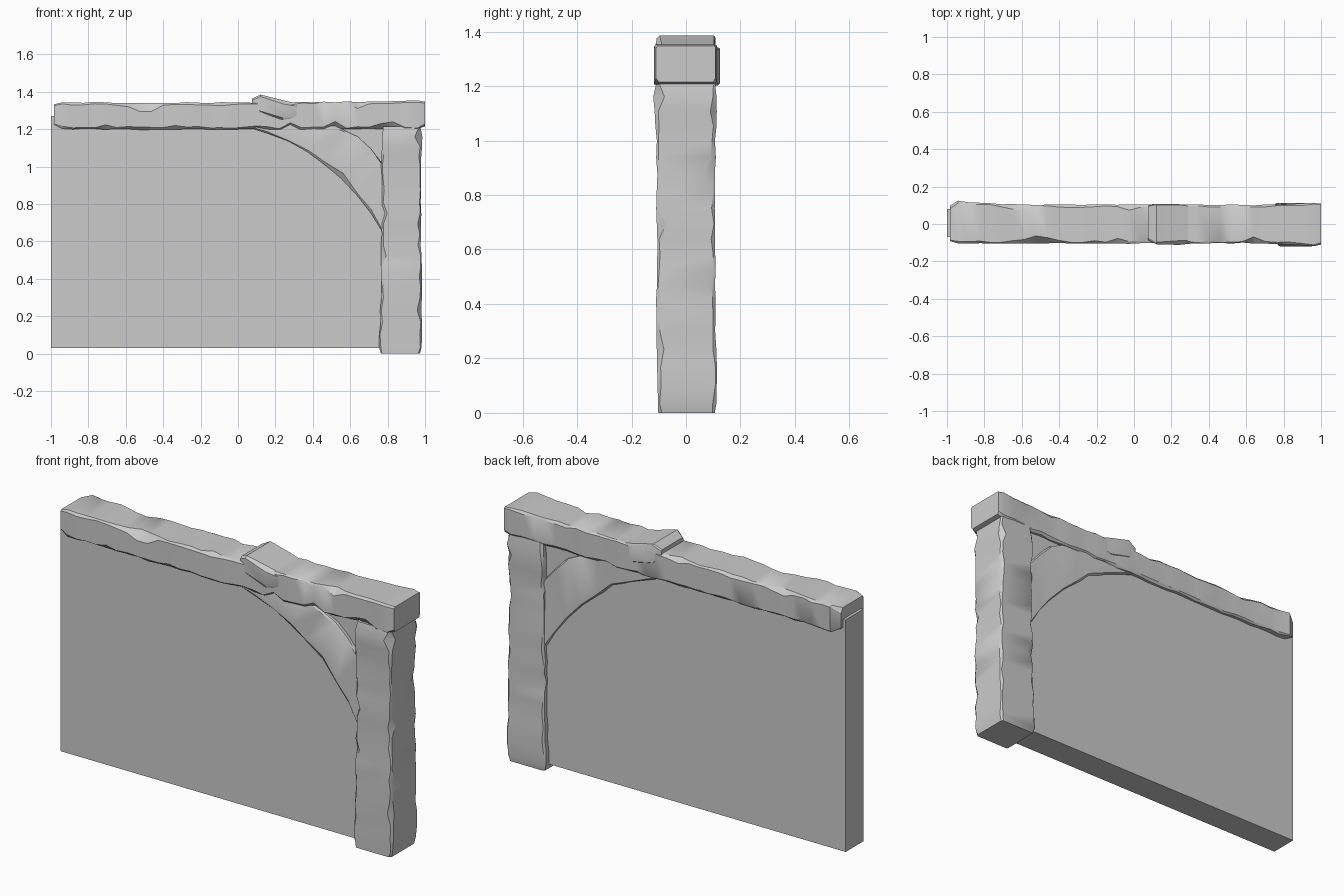
import bpy, bmesh, math, random
from mathutils import Vector

random.seed(7)
cube = bpy.data.objects.get("Cube")
if cube:
    bpy.data.objects.remove(cube, do_unlink=True)

grey = bpy.data.materials.new("plain_grey")
grey.use_nodes = True
COLOUR = (0.6, 0.6, 0.6, 1)
grey.diffuse_color = COLOUR
grey.node_tree.nodes["Principled BSDF"].inputs["Base Color"].default_value = COLOUR


def finish(name, bm, smooth=True):
    bmesh.ops.recalc_face_normals(bm, faces=bm.faces)
    mesh = bpy.data.meshes.new(name)
    bm.to_mesh(mesh)
    bm.free()
    mesh.materials.append(grey)
    obj = bpy.data.objects.new(name, mesh)
    bpy.context.collection.objects.link(obj)
    if smooth:
        bpy.ops.object.select_all(action="DESELECT")
        obj.select_set(True)
        bpy.context.view_layer.objects.active = obj
        bpy.ops.object.shade_smooth_by_angle(angle=math.radians(32))
    return obj


def resample(stations, step):
    """Insert evenly spaced sections between the given ones."""
    out = []
    for a, b in zip(stations, stations[1:]):
        n = max(1, round(abs(b[0] - a[0]) / step))
        out += [tuple(p + (q - p) * i / n for p, q in zip(a, b)) for i in range(n)]
    return out + [stations[-1]]


def section(u0, u1, v0, v1, chip):
    """Rectangle with unevenly hewn corners, as eight (u, v) points."""
    points = []
    corners = ((u0, v0, 1, 1), (u1, v0, -1, 1), (u1, v1, -1, -1), (u0, v1, 1, -1))
    for i, (u, v, du, dv) in enumerate(corners):
        big = 3 if random.random() < 0.15 else 1
        cu, cv = (chip * big * random.uniform(0.3, 1) for _ in range(2))
        pair = [(u + du * cu, v), (u, v + dv * cv)]
        points += pair if i % 2 else pair[::-1]
    return points


def timber(name, stations, place, chip=0.012, step=0.06, wobble=0.003):
    """Loft hewn sections (t, u0, u1, v0, v1) into a closed beam."""
    bm = bmesh.new()
    rings = []
    for t, *box in resample(stations, step):
        box = [b + random.uniform(-wobble, wobble) for b in box]
        rings.append([bm.verts.new(place(t, u, v)) for u, v in section(*box, chip)])
    for a, b in zip(rings, rings[1:]):
        for i in range(8):
            j = (i + 1) % 8
            bm.faces.new((a[i], a[j], b[j], b[i]))
    bm.faces.new(rings[0])
    bm.faces.new(rings[-1])
    return finish(name, bm)


def along_x(t, u, v):
    return Vector((t, u, v))


def along_z(t, u, v):
    return Vector((u, v, t))


# Plaster wall panel
bm = bmesh.new()
bmesh.ops.create_cube(bm, size=1)
for v in bm.verts:
    v.co = (-1 if v.co.x < 0 else 0.86, -0.07 if v.co.y < 0 else 0.08,
            0.03 if v.co.z < 0 else 1.27)
finish("wall_panel", bm, smooth=False)

# Horizontal top beam
timber("top_beam", [
    (-0.985, -0.09, 0.10, 1.225, 1.335),
    (-0.94, -0.105, 0.122, 1.203, 1.345),
    (-0.65, -0.103, 0.104, 1.20, 1.342),
    (0.1, -0.103, 0.103, 1.20, 1.343),
    (0.7, -0.102, 0.102, 1.203, 1.347),
    (0.96, -0.118, 0.116, 1.20, 1.356),
    (1.0, -0.108, 0.108, 1.212, 1.35)], along_x, chip=0.015)

# Raised knot on the top beam
timber("beam_knot", [
    (0.075, -0.085, 0.10, 1.31, 1.362),
    (0.12, -0.108, 0.108, 1.28, 1.386),
    (0.24, -0.112, 0.105, 1.25, 1.355),
    (0.37, -0.098, 0.098, 1.27, 1.325)], along_x, step=0.2, wobble=0.001)

# Upright post
timber("corner_post", [
    (0.0, 0.765, 0.975, -0.10, 0.108),
    (0.035, 0.756, 0.983, -0.106, 0.114),
    (0.3, 0.764, 0.982, -0.108, 0.110),
    (0.75, 0.768, 0.977, -0.108, 0.108),
    (1.0, 0.768, 0.98, -0.108, 0.108),
    (1.16, 0.77, 0.983, -0.118, 0.112),
    (1.215, 0.775, 0.977, -0.11, 0.108)], along_z, chip=0.014)

# Curved corner brace, between a lower and an upper arc
LOWER = [(0.04, 1.22), (0.16, 1.18), (0.27, 1.135), (0.37, 1.08), (0.46, 1.015),
         (0.55, 0.935), (0.64, 0.84), (0.71, 0.755), (0.765, 0.665), (0.80, 0.57)]
UPPER = [(0.08, 1.27), (0.21, 1.27), (0.34, 1.27), (0.46, 1.24), (0.56, 1.2),
         (0.64, 1.16), (0.71, 1.10), (0.77, 1.02), (0.82, 0.92), (0.87, 0.78)]


def along_arc(t, u, v):
    i = round(t)
    low, up = Vector(LOWER[i]), Vector(UPPER[i])
    p = low + (up - low).normalized() * u
    return Vector((p.x, v, p.y))


timber("corner_brace", [
    (i, 0, (Vector(up) - Vector(low)).length, -0.092, 0.094)
    for i, (low, up) in enumerate(zip(LOWER, UPPER))], along_arc, chip=0.01, step=1)
